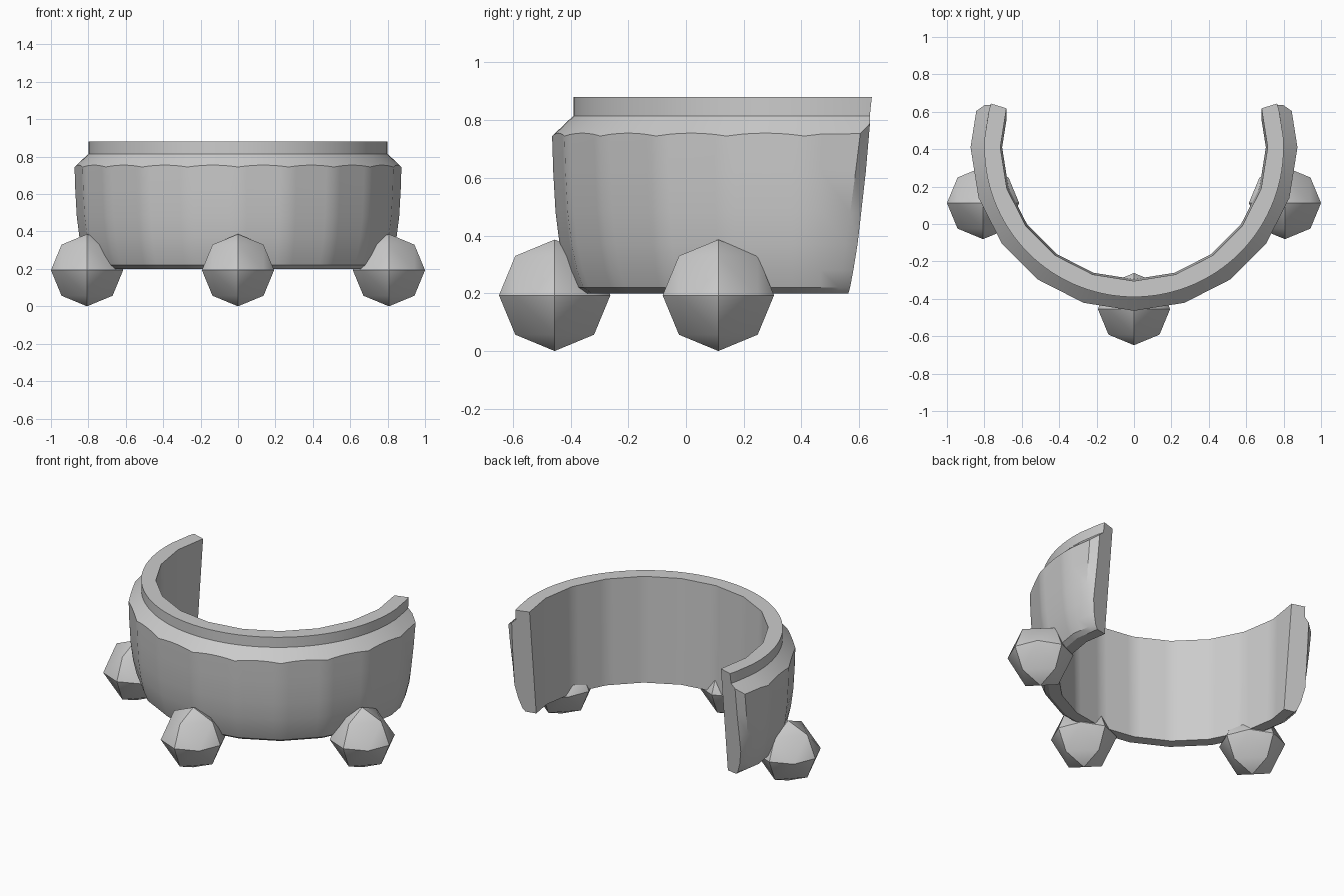
import bpy, bmesh
from math import sin, cos, pi, radians

if "Cube" in bpy.data.objects:
    bpy.data.objects.remove(bpy.data.objects["Cube"])

CY = 0.41              # centre of the band's arc
STEP = radians(18)     # facet size of the coarse surfaces


def finish(bm, name):
    bmesh.ops.recalc_face_normals(bm, faces=bm.faces)
    me = bpy.data.meshes.new(name)
    bm.to_mesh(me)
    bm.free()
    ob = bpy.data.objects.new(name, me)
    bpy.context.collection.objects.link(ob)
    bpy.ops.object.select_all(action='DESELECT')
    ob.select_set(True)
    bpy.context.view_layer.objects.active = ob
    bpy.ops.object.shade_smooth_by_angle(angle=radians(30))
    return ob


def faceted(r, a):
    # radius of a 20-sided polygon at angle a
    d = (a + STEP / 2) % STEP - STEP / 2
    return r * cos(STEP / 2) / cos(STEP / 2 - abs(d))


# Band: (radius, height, kind) swept round an open arc
profile = [(0.715, 0.88, 'poly'), (0.80, 0.88, 'round'), (0.80, 0.815, 'round'),
           (0.874, 0.75, 'shoulder'), (0.870, 0.62, 'body'), (0.862, 0.48, 'body'),
           (0.848, 0.37, 'body'), (0.828, 0.28, 'body'), (0.805, 0.22, 'body'),
           (0.775, 0.20, 'poly'), (0.705, 0.20, 'poly')]


def end_angle(z):
    return 107 - 5.5 * (0.88 - z) / 0.68


def columns(z):
    e = end_angle(z)
    tail = [94, e - 3, e]
    return [-t for t in reversed(tail)] + list(range(-90, 91, 3)) + tail


bm = bmesh.new()
rows = []
for r, z, kind in profile:
    row = []
    cols = columns(z)
    for i, deg in enumerate(cols):
        a = radians(deg)
        rr = r if kind == 'round' else faceted(r, a)
        zz = z
        if kind in ('shoulder', 'body') and i in (0, len(cols) - 1):
            rr = min(rr, 0.84) - 0.012      # softened end corners
        if kind == 'shoulder':
            zz = 0.815 - (rr - 0.80) * 0.95
        row.append(bm.verts.new((rr * sin(a), CY - rr * cos(a), zz)))
    rows.append(row)
n = len(rows)
for j in range(n):
    p, q = rows[j], rows[(j + 1) % n]
    for i in range(len(p) - 1):
        bm.faces.new((p[i], p[i + 1], q[i + 1], q[i]))
for i in (0, -1):
    bm.faces.new([row[i] for row in rows])
finish(bm, "band")


# Studs: octahedron split once and pushed out to a sphere
def stud(name, x, y, z=0.193, r=0.193):
    bm = bmesh.new()
    for sx in (-1, 1):
        for sy in (-1, 1):
            for sz in (-1, 1):
                h = 0.5 ** 0.5
                ax = [(sx, 0, 0), (0, sy, 0), (0, 0, sz)]
                mid = [(sx * h, sy * h, 0), (0, sy * h, sz * h), (sx * h, 0, sz * h)]
                tris = [(ax[0], mid[0], mid[2]), (ax[1], mid[1], mid[0]),
                        (ax[2], mid[2], mid[1]), (mid[0], mid[1], mid[2])]
                for t in tris:
                    bm.faces.new([bm.verts.new((x + r * c[0], y + r * c[1], z + r * c[2])) for c in t])
    bmesh.ops.remove_doubles(bm, verts=bm.verts, dist=0.001)
    finish(bm, name)


stud("front_stud", 0, -0.455)
stud("left_stud", -0.807, 0.112)
stud("right_stud", 0.807, 0.112)
